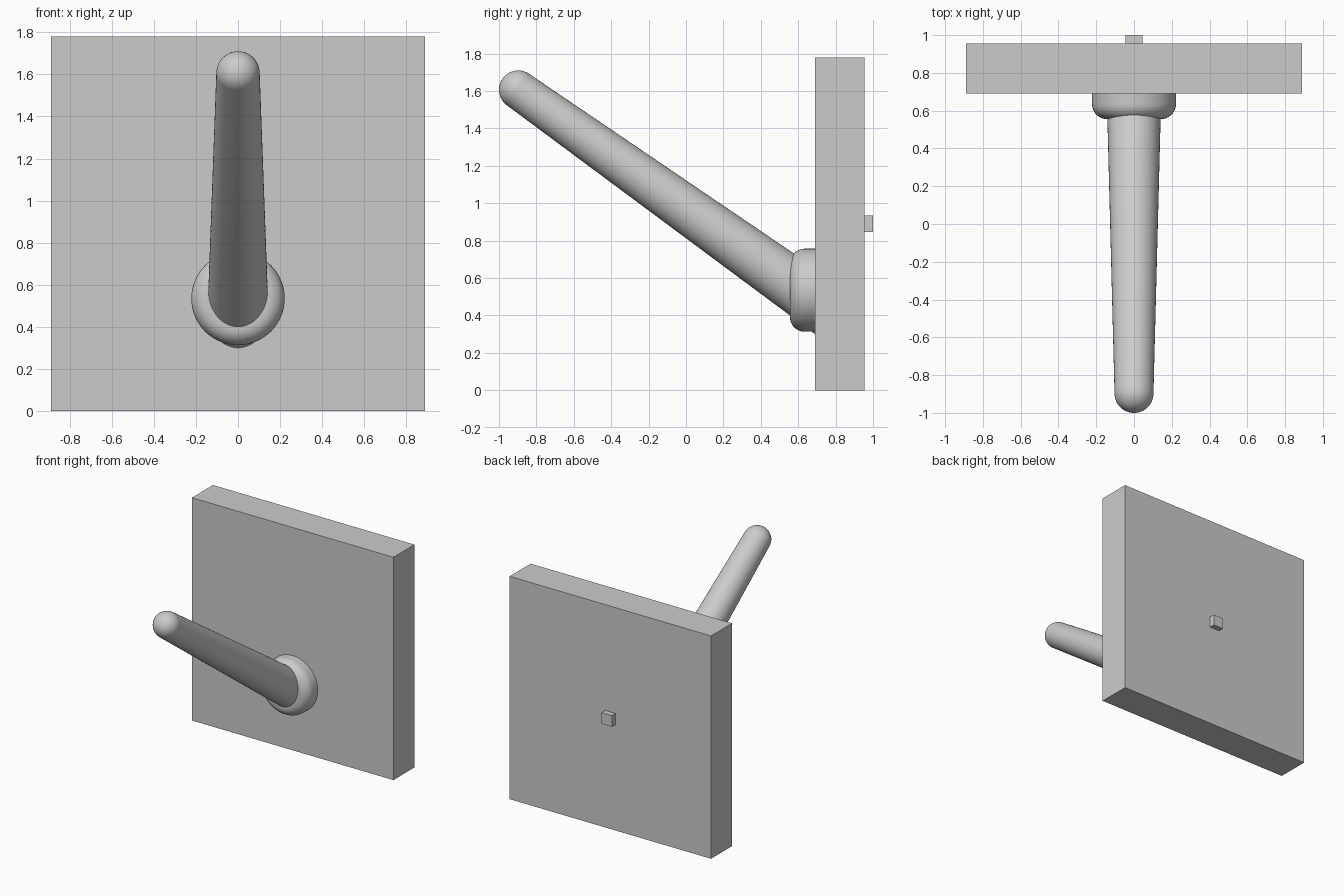
import bpy, bmesh
from math import sin, cos, pi, atan, radians
from mathutils import Vector

if "Cube" in bpy.data.objects:
    bpy.data.objects.remove(bpy.data.objects["Cube"])


def box(name, x, y, z):
    """Box from (min, max) ranges on each axis."""
    bpy.ops.mesh.primitive_cube_add(size=1, location=[sum(r) / 2 for r in (x, y, z)])
    ob = bpy.context.object
    ob.name = name
    ob.scale = [r[1] - r[0] for r in (x, y, z)]
    bpy.ops.object.transform_apply(location=False, rotation=False, scale=True)
    return ob


def lathe(name, profile, origin, direction, steps=64):
    """Revolve (radius, distance) points about an axis."""
    bm = bmesh.new()
    verts = [bm.verts.new((r, 0, d)) for r, d in profile]
    edges = [bm.edges.new(pair) for pair in zip(verts, verts[1:])]
    bmesh.ops.spin(bm, geom=verts + edges, cent=(0, 0, 0), axis=(0, 0, 1),
                   angle=2 * pi, steps=steps)
    bmesh.ops.remove_doubles(bm, verts=bm.verts, dist=1e-5)
    bmesh.ops.recalc_face_normals(bm, faces=bm.faces)
    mesh = bpy.data.meshes.new(name)
    bm.to_mesh(mesh)
    bm.free()
    ob = bpy.data.objects.new(name, mesh)
    bpy.context.collection.objects.link(ob)
    ob.location = origin
    ob.rotation_euler = Vector(direction).to_track_quat('Z', 'Y').to_euler()
    bpy.ops.object.select_all(action='DESELECT')
    ob.select_set(True)
    bpy.context.view_layer.objects.active = ob
    bpy.ops.object.shade_smooth_by_angle(angle=radians(35))
    return ob


# Square wall plate and the small locating peg on its back
box("wall_plate", (-0.89, 0.89), (0.69, 0.955), (0, 1.78))
box("back_peg", (-0.045, 0.045), (0.95, 1.0), (0.845, 0.935))

# Round collar with a rounded front rim
fillet = [(0.142 + 0.08 * cos(a), 0.065 + 0.08 * sin(a))
          for a in (i * pi / 20 for i in range(11))]
lathe("collar", [(0, 0), (0.222, 0)] + fillet + [(0, 0.145)],
      (0, 0.70, 0.535), (0, -1, 0))

# Tapered peg arm, its base buried in the plate, with a ball-shaped tip
tip = Vector((0, -0.897, 1.607))
base = tip + Vector((0, 1.687, -0.71 * 1.687))
length = (tip - base).length
taper = atan((0.147 - 0.103) / length)
dome = [(0.103 * cos(a), length + 0.103 * sin(a))
        for a in (taper + (pi / 2 - taper) * i / 12 for i in range(12))]
lathe("hook_arm", [(0, 0), (0.147, 0)] + dome + [(0, length + 0.103)],
      base, tip - base)
